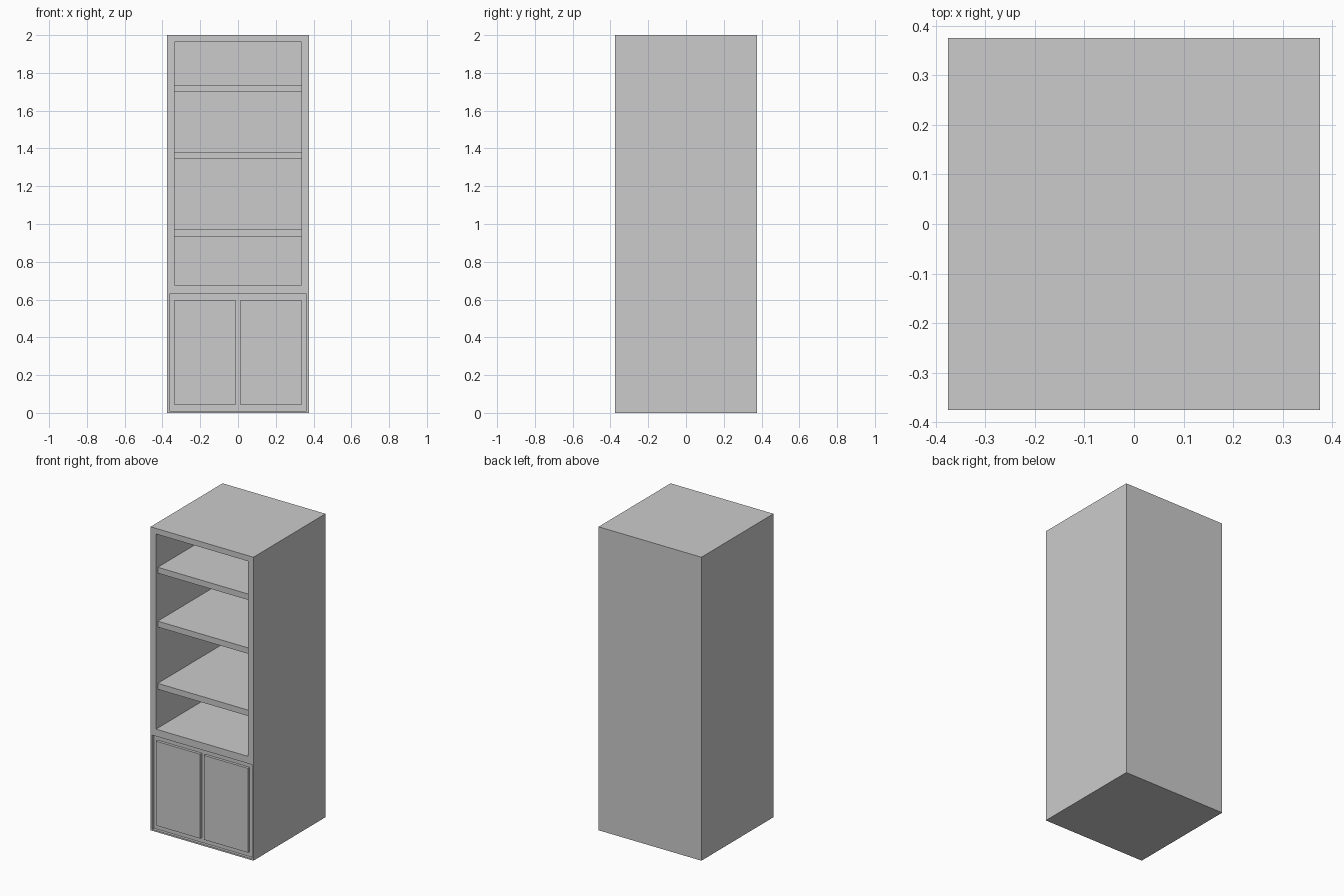
import bpy
import bmesh
from mathutils import Matrix, Vector

if "Cube" in bpy.data.objects:
    bpy.data.objects.remove(bpy.data.objects["Cube"])

W, D, H = 0.375, 0.375, 2.0      # half width, half depth, height
OPEN_X = 0.335                   # half width of the shelf opening
BACK = D - 0.04                  # inner face of the back panel
RECESS = 0.018                   # depth of the door recess


def box(name, x, y, z):
    """Box object spanning the given (min, max) ranges."""
    lo, hi = Vector((x[0], y[0], z[0])), Vector((x[1], y[1], z[1]))
    bm = bmesh.new()
    bmesh.ops.create_cube(bm, size=1.0, matrix=Matrix.LocRotScale(None, None, hi - lo))
    mesh = bpy.data.meshes.new(name)
    bm.to_mesh(mesh)
    bm.free()
    obj = bpy.data.objects.new(name, mesh)
    obj.location = (lo + hi) / 2
    bpy.context.collection.objects.link(obj)
    return obj


def cut(target, cutter):
    """Subtract the cutter from the target, then discard it."""
    bpy.context.view_layer.update()
    cutter.hide_render = True
    mod = target.modifiers.new("cut", 'BOOLEAN')
    mod.operation = 'DIFFERENCE'
    mod.solver = 'EXACT'
    mod.object = cutter
    bpy.context.view_layer.objects.active = target
    bpy.ops.object.modifier_apply(modifier=mod.name)
    bpy.data.objects.remove(cutter)


# Cabinet body with the deep shelf opening and shallow door recess
body = box("cabinet_body", (-W, W), (-D, D), (0, H))
cut(body, box("opening_cutter", (-OPEN_X, OPEN_X), (-D - 0.1, BACK), (0.677, 1.963)))
cut(body, box("recess_cutter", (-0.363, 0.363), (-D - 0.1, -D + RECESS), (0.01, 0.63)))

# Shelves, set slightly back from the front edge
for i, z in enumerate((0.933, 1.343, 1.698)):
    box(f"shelf_{i + 1}", (-OPEN_X, OPEN_X), (-D + 0.018, BACK), (z, z + 0.039))

# Pair of raised door panels
for side, x in (("left", (-OPEN_X, -0.013)), ("right", (0.013, OPEN_X))):
    box(f"door_{side}", x, (-D, -D + RECESS), (0.042, 0.598))
